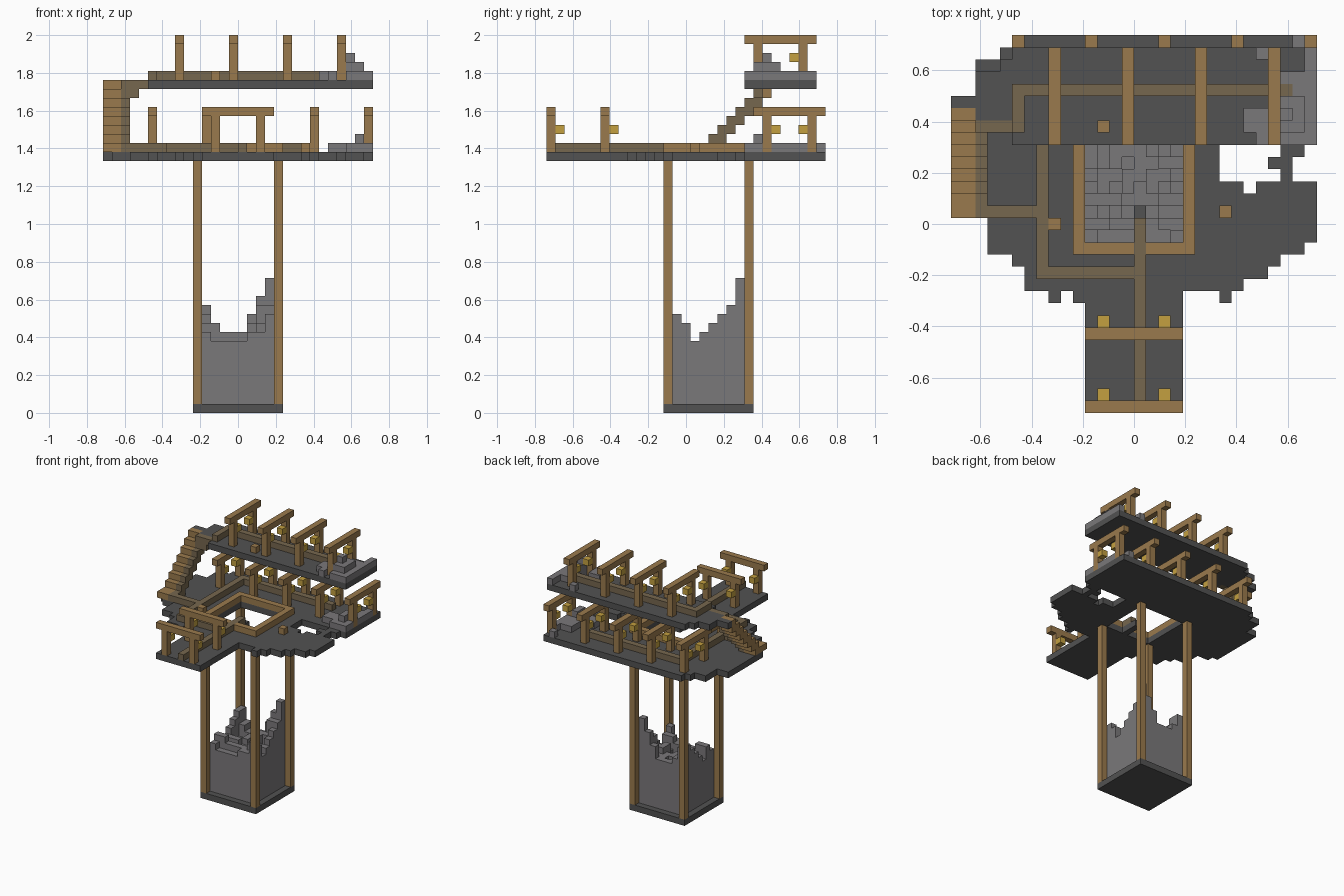
import bpy, bmesh, random
from mathutils import Vector

if "Cube" in bpy.data.objects:
    bpy.data.objects.remove(bpy.data.objects["Cube"])

U = 2 / 42                      # edge of one block
random.seed(4)


def material(name, rgb):
    lin = [((c / 255 + 0.055) / 1.055) ** 2.4 for c in rgb] + [1]
    m = bpy.data.materials.new(name)
    m.use_nodes = True
    m.diffuse_color = lin
    m.node_tree.nodes["Principled BSDF"].inputs["Base Color"].default_value = lin
    return m


DARK = material("dark stone", (82, 82, 82))
ROCK = material("grey rock", (122, 120, 122))
WOOD = material("wood", (154, 122, 77))
TRIM = material("dull brown trim", (118, 103, 78))
GOLD = material("lantern gold", (196, 160, 64))


def box(i0, i1, j0, j1, k0, k1):
    """All block cells inside a box."""
    return {(i, j, k) for i in range(i0, i1) for j in range(j0, j1) for k in range(k0, k1)}


def build(name, cells, mat):
    """Turn block cells into one mesh holding only the outer faces."""
    bm = bmesh.new()
    for c in cells:
        for axis in range(3):
            for side in (0, 1):
                n = list(c)
                n[axis] += 2 * side - 1
                if tuple(n) in cells:
                    continue
                a, b = (axis + 1) % 3, (axis + 2) % 3
                quad = []
                for da, db in ((0, 0), (1, 0), (1, 1), (0, 1)):
                    p = list(c)
                    p[axis] += side
                    p[a] += da
                    p[b] += db
                    quad.append(bm.verts.new(((p[0] - 15) * U, (p[1] - 15.5) * U, p[2] * U)))
                bm.faces.new(quad if side else quad[::-1])
    bmesh.ops.remove_doubles(bm, verts=bm.verts, dist=U / 100)
    bmesh.ops.dissolve_limit(bm, angle_limit=0.02, verts=bm.verts, edges=bm.edges)
    me = bpy.data.meshes.new(name)
    bm.to_mesh(me)
    bm.free()
    me.materials.append(mat)
    ob = bpy.data.objects.new(name, me)
    bpy.context.collection.objects.link(ob)
    return ob


def slab(rows, k):
    """Floor one block thick from (first row, last row, start, end) strips."""
    cells = set()
    for j0, j1, i0, i1 in rows:
        cells |= box(i0, i1, j0, j1, k, k + 1)
    return cells


# Shaft: base, corner posts and broken rock filling
build("shaft_base", box(10, 20, 13, 23, 0, 1), DARK)
for i, side in ((10, "right"), (19, "left")):
    for j, end in ((13, "front"), (22, "back")):
        build(f"shaft_post_{end}_{side}", box(i, i + 1, j, j + 1, 1, 28), WOOD)

across = [12, 10, 9, 9, 9, 11, 13, 15]
along = [11, 10, 8, 9, 10, 11, 12, 15]
rock = set()
for x in range(8):
    for y in range(8):
        top = min(across[x], along[y])
        if y == 0 and x < 7:
            top = max(8, top - 2)
        elif 0 < x < 7 and y < 7:
            top = max(7, top - random.choice((0, 0, 1, 2)))
        rock |= box(11 + x, 12 + x, 14 + y, 15 + y, 1, top)
build("shaft_rock", rock, ROCK)

# Lower floor with ragged rim, shaft opening and broken hole
floor = slab([(0, 10, 11, 19), (9, 10, 8, 9), (9, 10, 10, 11), (9, 10, 22, 23),
              (10, 11, 6, 24), (11, 12, 6, 26), (12, 13, 5, 27), (13, 14, 3, 29),
              (14, 16, 3, 30), (16, 17, 1, 30), (17, 26, 0, 30), (26, 29, 2, 30),
              (29, 30, 4, 30), (30, 31, 5, 30)], 28)
floor -= slab([(14, 22, 11, 19), (18, 19, 24, 25), (19, 20, 22, 27), (19, 21, 28, 30),
               (20, 21, 22, 26), (21, 22, 22, 27), (21, 22, 29, 30)], 28)
floor |= box(15, 16, 14, 17, 28, 29)
build("lower_floor", floor, DARK)

# Upper floor and its ragged stair landing
build("upper_floor", slab([(22, 30, 5, 30), (25, 26, 0, 5), (24, 25, 2, 5),
                           (26, 28, 2, 5), (28, 29, 4, 5)], 36), DARK)

# Raised path trim on both levels, climbing beside the stairs
lower_trim = slab([(0, 16, 15, 16), (11, 12, 7, 15), (11, 28, 7, 8),
                   (16, 17, 2, 8), (27, 28, 7, 24)], 29)
build("lower_path_trim", lower_trim, TRIM)
build("upper_path_trim", slab([(23, 27, 5, 6), (26, 27, 5, 28)], 37), TRIM)
stairs, edge = set(), set()
for s in range(8):
    low = max(29, 28 + s)
    stairs |= box(0, 2, 17 + s, 18 + s, low, 30 + s)
    if s < 6:
        edge |= box(2, 3, 17 + s, 18 + s, low, 30 + s)
for s in range(3):
    edge |= box(2 + s, 3 + s, 23, 24, 34 + s, 37)
build("stairs", stairs | box(0, 2, 16, 17, 29, 30) - lower_trim, WOOD)
build("stair_trim", edge, TRIM)

# Kerb around the shaft opening
kerb = slab([(13, 23, 10, 20)], 29) - slab([(14, 22, 11, 19)], 29)
build("shaft_kerb", kerb - lower_trim, WOOD)


def gate(name, posts, beam, lanterns, k):
    """Two posts under a beam, with a lantern hung on each post."""
    cells = set()
    for i, j in posts:
        cells |= box(i, i + 1, j, j + 1, k, k + 4)
    i0, i1, j0, j1 = beam
    build(name, cells | box(i0, i1, j0, j1, k + 4, k + 5), WOOD)
    for n, (i, j) in enumerate(lanterns):
        build(f"{name}_lantern_{n + 1}", box(i, i + 1, j, j + 1, k + 2, k + 3), GOLD)


# Gates over the front walkway and rows of gates on both rear decks
for n, j in enumerate((0, 6)):
    gate(f"walkway_gate_{n + 1}", [(12, j), (17, j)], (11, 19, j, j + 1),
         [(12, j + 1), (17, j + 1)], 29)
for level, start, count, j, k in (("lower", 5, 5, 23, 29), ("upper", 8, 4, 22, 37)):
    for n in range(count):
        i = start + 6 * n
        gate(f"{level}_gate_{n + 1}", [(i, j + 1), (i, j + 6)], (i, i + 1, j, j + 8),
             [(i, j + 2), (i, j + 5)], k)

# Short wooden stumps
for n, (i, j, k) in enumerate(((12, 23, 37), (22, 16, 29), (8, 15, 29))):
    build(f"stump_{n + 1}", box(i, i + 1, j, j + 1, k, k + 1), WOOD)

# Rubble at the left end of each deck
upper = (box(27, 30, 22, 28, 37, 38) | box(24, 26, 23, 25, 37, 38) | box(25, 26, 29, 30, 37, 38)
         | box(29, 30, 28, 30, 37, 38) | box(27, 29, 23, 26, 38, 39) | box(27, 28, 24, 25, 39, 40)
         | box(25, 26, 22, 24, 37, 38))
build("upper_rubble", upper, ROCK)
lower = (box(27, 29, 22, 28, 29, 30) | box(29, 30, 22, 24, 29, 30) | box(25, 27, 23, 25, 29, 30)
         | box(28, 29, 30, 31, 29, 30) | box(28, 29, 23, 25, 30, 31) | box(29, 30, 25, 29, 29, 30))
build("lower_rubble", lower, ROCK)
